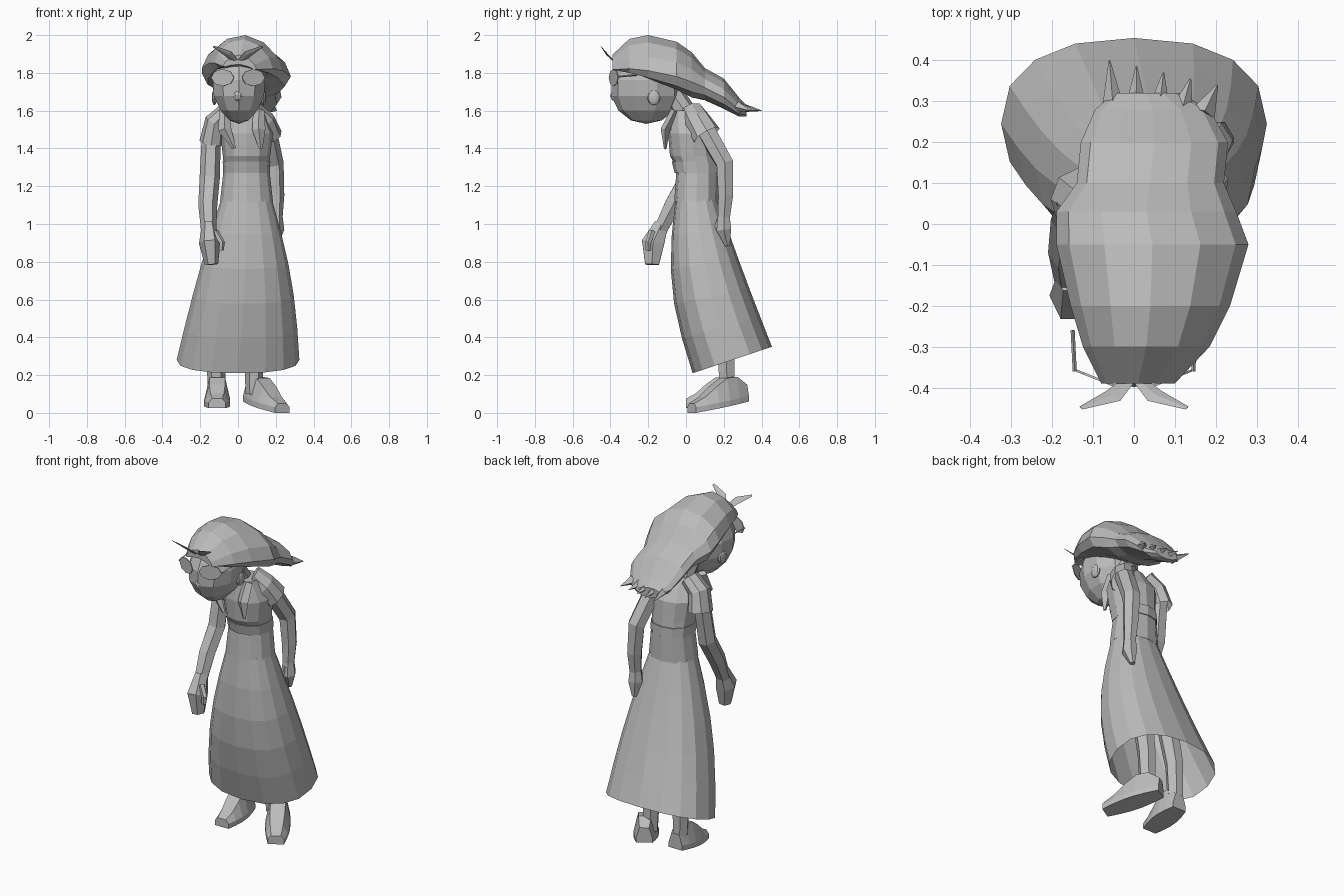
import bpy, bmesh
from math import sin, cos, pi, tau, copysign
from mathutils import Vector

default_cube = bpy.data.objects.get("Cube")
if default_cube:
    bpy.data.objects.remove(default_cube, do_unlink=True)

grey = bpy.data.materials.new("plain_grey")
grey.use_nodes = True
grey.diffuse_color = (.5, .5, .5, 1)
principled = grey.node_tree.nodes["Principled BSDF"]
principled.inputs["Base Color"].default_value = grey.diffuse_color

X, Y, Z = Vector((1, 0, 0)), Vector((0, 1, 0)), Vector((0, 0, 1))
SIDES = {"left": 1, "right": -1}


def finish(name, bm):
    """Turn a bmesh into a flat-shaded grey object."""
    bmesh.ops.recalc_face_normals(bm, faces=bm.faces)
    mesh = bpy.data.meshes.new(name)
    bm.to_mesh(mesh)
    bm.free()
    mesh.materials.append(grey)
    part = bpy.data.objects.new(name, mesh)
    bpy.context.collection.objects.link(part)


def boxy(value, power):
    return copysign(abs(value) ** power, value)


def ellipse(centre, across, along, sides, power=1):
    """Ring of points; a power below one squares it off."""
    angles = [tau * i / sides for i in range(sides)]
    return [centre + across * boxy(cos(a), power) + along * boxy(sin(a), power)
            for a in angles]


def loft(name, rings, closed_end=True):
    """Skin a list of equal point rings and cap the ends."""
    bm = bmesh.new()
    loops = [[bm.verts.new(point) for point in ring] for ring in rings]
    for lower, upper in zip(loops, loops[1:]):
        for i in range(len(lower)):
            bm.faces.new((lower[i - 1], lower[i], upper[i], upper[i - 1]))
    bm.faces.new(loops[0])
    if closed_end:
        bm.faces.new(loops[-1])
    finish(name, bm)


def sweep(name, points, start, end, bulge=0, flat=1, sides=6, ref=Y, closed_end=True):
    """Tapered tube along a path; bulge swells its middle, flat thins it."""
    path = [Vector(point) for point in points]
    last = len(path) - 1
    rings = []
    for i, point in enumerate(path):
        tangent = path[min(i + 1, last)] - path[max(i - 1, 0)]
        across = tangent.cross(ref).normalized()
        along = tangent.cross(across).normalized()
        radius = start + (end - start) * i / last + bulge * sin(pi * i / last)
        rings.append(ellipse(point, across * radius, along * radius * flat, sides))
    loft(name, rings, closed_end)


def stack(name, rows):
    """Rounded body from rows of height, centre y, half width, half depth."""
    lean = X * .045
    loft(name, [ellipse(lean + Y * y + Z * z, X * width, Y * depth, sides=12, power=.9)
                for z, y, width, depth in rows])


def ball(name, centre, radii, taper=0):
    """Low-poly ellipsoid, optionally narrowed towards its underside."""
    bm = bmesh.new()
    bmesh.ops.create_uvsphere(bm, u_segments=10, v_segments=7, radius=1)
    for vert in bm.verts:
        vert.co.x *= 1 + taper * min(vert.co.z, 0)
        vert.co = [c + p * r for c, p, r in zip(centre, vert.co, radii)]
    finish(name, bm)


def skirt(levels=6, sides=16):
    """Bell that widens, sags backwards and lifts its hem behind."""
    rings = []
    for i in range(levels):
        k = i / (levels - 1)
        swell = sin(pi * k)
        centre = Vector((.045 * (1 - k) + .01 * swell,
                         .055 + .19 * k - .035 * swell, 1.13 - .85 * k))
        width = X * (.135 + .19 * k + .02 * swell)
        depth = Y * (.11 + .1 * k + .03 * swell) + Z * .07 * k
        rings.append(ellipse(centre, width, depth, sides, power=.85))
    loft("skirt", rings, closed_end=False)


def cap():
    """Long cap from brow to tail, arched over the face and tilted."""
    rows = [(-.39, .01, .09, 1.87, .025), (-.3, .03, .155, 1.9, .08),
            (-.2, .04, .195, 1.89, .11), (-.05, .045, .235, 1.84, .125),
            (.03, .03, .22, 1.79, .12), (.1, .04, .18, 1.74, .085),
            (.2, .05, .18, 1.69, .08), (.28, .045, .14, 1.62, .05), (.32, .03, .08, 1.6, .03)]
    rings = []
    for y, x, width, z, height in rows:
        ring = ellipse(Vector((x, y, z)), X * width, Z * height, sides=12)
        for point in ring:
            offset = (point.x - x) / width
            point.z -= width * (max(0, .1 - y) * offset ** 2 + .1 * offset)
        rings.append(ring)
    loft("cap", rings)


def shoe(name, heel, toe, steps=5):
    """Flat-soled shoe, tallest at the ankle and low at the toe."""
    heel, toe = Vector(heel), Vector(toe)
    across = (toe - heel).cross(Z).normalized()
    rings = []
    for i in range(steps + 1):
        k = i / steps
        width = .045 + .025 * sin(pi * k)
        height = .05 + (1 - k) * (.04 + .13 * sin(pi * k))
        outline = ((1, 0), (1, .03), (.6, height), (-.6, height), (-1, .03), (-1, 0))
        centre = heel.lerp(toe, k)
        rings.append([centre + across * width * u + Z * v for u, v in outline])
    loft(name, rings)


# Clothes on the body
skirt()
stack("bodice", [(1.12, .055, .14, .117), (1.3, .06, .12, .11), (1.36, .04, .125, .125),
                 (1.48, .03, .14, .125), (1.6, 0, .09, .08)])
stack("waistband", [(1.27, .058, .124, .118), (1.33, .05, .126, .125)])

# Neck and head, leaning forward
sweep("neck", [(.02, .03, 1.54), (.01, -.08, 1.7)], start=.06, end=.06, sides=8)
ball("head", centre=(.005, -.21, 1.72), radii=(.15, .19, .19), taper=.2)
ball("nose", centre=(0, -.375, 1.68), radii=(.025, .025, .03))
cap()

# Paired parts of the face, cap and bodice
for side, s in SIDES.items():
    ball("ear_" + side, centre=(.005 + .13 * s, -.17, 1.67), radii=(.015, .035, .04))
    sweep("lens_" + side, [(.08 * s, -.38, 1.775), (.082 * s, -.385, 1.775)],
          start=.065, end=.065, flat=.7, sides=8, ref=Z)
    sweep("spectacle_arm_" + side, [(.145 * s, -.36, 1.78), (.15 * s, -.26, 1.79)],
          start=.005, end=.005, sides=4, ref=Z)
    sweep("knot_end_" + side, [(0, -.37, 1.85), (.05 * s, -.42, 1.9), (.13 * s, -.45, 1.94)],
          start=.012, end=.006, bulge=.015, flat=.2, sides=4, ref=Y + Z)
    sweep("collar_" + side, [(.02 + .09 * s, -.06, 1.6), (.02 + .09 * s, -.11, 1.5),
                             (.05 + .07 * s, -.11, 1.4)],
          start=.03, end=.01, bulge=.015, flat=.7, sides=4)
    sweep("leg_" + side, [(.09 * s, .18, .6), (.1 * s - .015, .21, .35),
                          (.1 * s - .015, .22, .1)],
          start=.06, end=.045)

# Hair ends fanning out of the cap's tail
for i in range(5):
    x = -.05 + .055 * i
    sweep(f"hair_end_{i + 1}", [(x, .27, 1.62), (x * 1.2, .4 - .015 * i, 1.6)],
          start=.03, end=.002, sides=4, ref=Z)

# Flared sleeves
sweep("sleeve_right", [(-.05, .03, 1.6), (-.12, .04, 1.54), (-.14, .06, 1.43)],
      start=.05, end=.065, flat=1.2, sides=8, closed_end=False)
sweep("sleeve_left", [(.08, .03, 1.6), (.14, .06, 1.55), (.175, .11, 1.47)],
      start=.05, end=.06, flat=1.3, sides=8, closed_end=False)

# Right arm bends forward, left arm hangs behind
sweep("arm_right", [(-.14, .05, 1.5), (-.15, .01, 1.24), (-.16, -.07, 1.1), (-.155, -.14, .96)],
      start=.05, end=.04, bulge=.008)
sweep("hand_right", [(-.155, -.13, 1), (-.15, -.175, .9), (-.14, -.18, .785)],
      start=.035, end=.035, bulge=.022, flat=1.2)
sweep("thumb_right", [(-.12, -.18, .96), (-.085, -.2, .9), (-.09, -.2, .86)],
      start=.018, end=.014, sides=5)
sweep("arm_left", [(.14, .08, 1.54), (.19, .205, 1.32), (.2, .21, 1.15), (.2, .2, 1.02)],
      start=.055, end=.035, bulge=.004)
sweep("hand_left", [(.2, .2, 1.05), (.2, .2, .97), (.195, .22, .885)],
      start=.035, end=.015, bulge=.02)
sweep("thumb_left", [(.195, .175, 1.02), (.185, .155, .96), (.185, .16, .93)],
      start=.014, end=.008, sides=5)

# Shoes, the left one turned out
shoe("shoe_right", heel=(-.11, .26, .05), toe=(-.11, 0, .025))
shoe("shoe_left", heel=(.065, .31, .06), toe=(.235, .03, 0))
